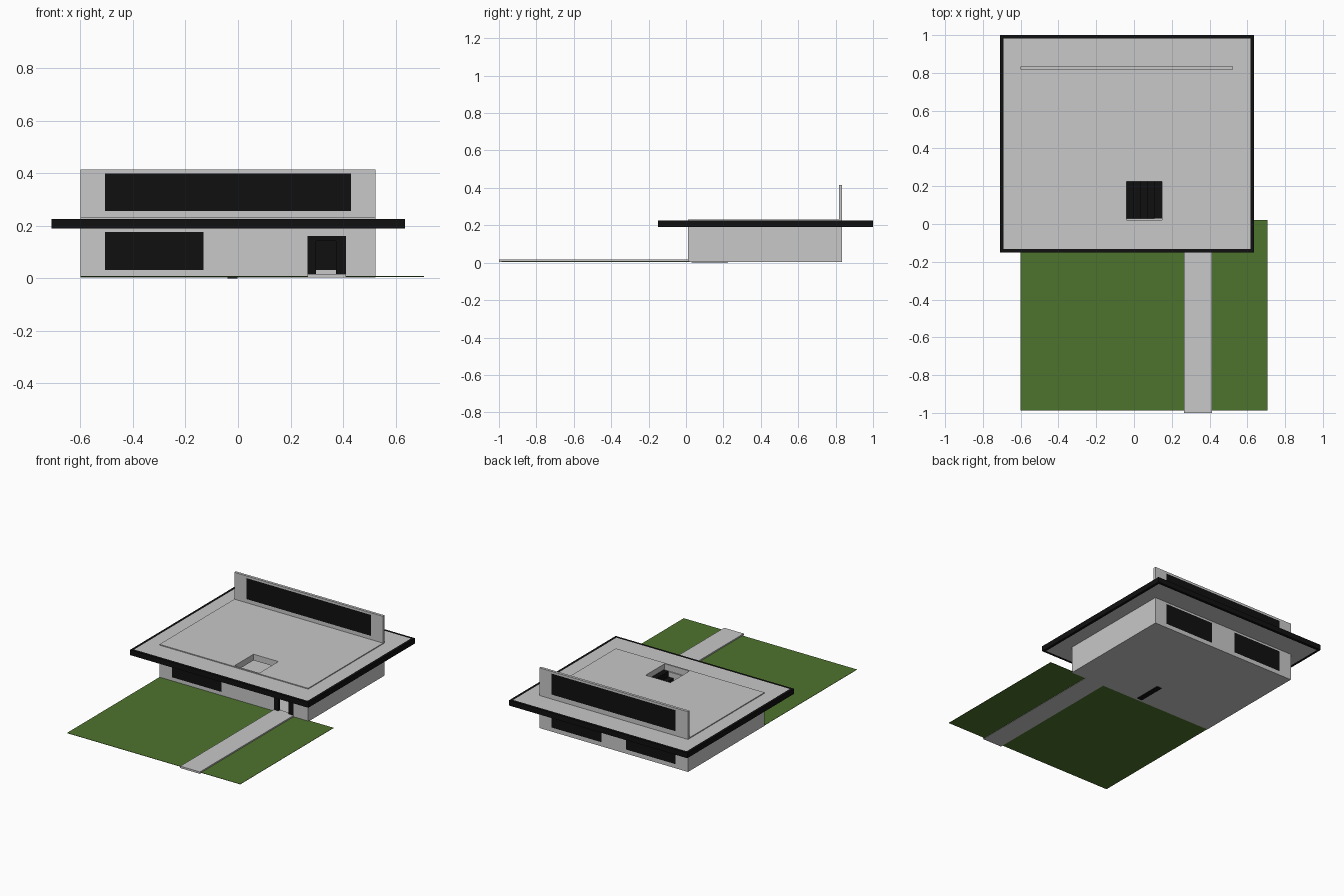
import bpy, bmesh

if "Cube" in bpy.data.objects:
    bpy.data.objects.remove(bpy.data.objects["Cube"])


def material(name, rgb):
    m = bpy.data.materials.new(name)
    m.diffuse_color = (*rgb, 1)
    m.use_nodes = True
    m.node_tree.nodes["Principled BSDF"].inputs["Base Color"].default_value = m.diffuse_color
    return m


CONCRETE = material("pale_concrete", (0.58, 0.58, 0.58))
BLACK = material("black_glass_and_trim", (0.005, 0.005, 0.005))
GREEN = material("lawn_green", (0.076, 0.174, 0.027))


def finish(name, bm, mats):
    bmesh.ops.recalc_face_normals(bm, faces=bm.faces)
    me = bpy.data.meshes.new(name)
    bm.to_mesh(me)
    bm.free()
    for m in mats:
        me.materials.append(m)
    ob = bpy.data.objects.new(name, me)
    bpy.context.collection.objects.link(ob)
    return ob


def box(name, x, y, z, mat):
    bm = bmesh.new()
    bmesh.ops.create_cube(bm, size=1)
    for v in bm.verts:
        v.co = [r[0] + (c + 0.5) * (r[1] - r[0]) for c, r in zip(v.co, (x, y, z))]
    return finish(name, bm, [mat])


def panel(name, u, v, depth, regions, upright):
    """Plate cut into cells by regions (u0, u1, v0, v1, material index or None for a hole).
    Later regions win. Upright panels lie in xz, flat ones in xy."""
    us = sorted({*u, *(c for r in regions for c in r[0:2])})
    vs = sorted({*v, *(c for r in regions for c in r[2:4])})
    cells = {}
    for i in range(len(us) - 1):
        for j in range(len(vs) - 1):
            cu, cv = (us[i] + us[i + 1]) / 2, (vs[j] + vs[j + 1]) / 2
            mat = 0
            for a, b, c, d, m in regions:
                if a < cu < b and c < cv < d:
                    mat = m
            if mat is not None:
                cells[i, j] = mat
    bm = bmesh.new()
    verts = {}

    def vert(i, j, k):
        if (i, j, k) not in verts:
            p = (us[i], depth[k], vs[j]) if upright else (us[i], vs[j], depth[k])
            verts[i, j, k] = bm.verts.new(p)
        return verts[i, j, k]

    for (i, j), mat in cells.items():
        ring = [(i, j), (i + 1, j), (i + 1, j + 1), (i, j + 1)]
        faces = [[vert(*p, k) for p in ring] for k in (0, 1)]
        # edge walls only where there is no neighbouring cell
        for n, (di, dj) in enumerate([(0, -1), (1, 0), (0, 1), (-1, 0)]):
            if (i + di, j + dj) not in cells:
                a, b = ring[n], ring[(n + 1) % 4]
                faces.append([vert(*a, 0), vert(*b, 0), vert(*b, 1), vert(*a, 1)])
        for f in faces:
            bm.faces.new(f).material_index = mat
    return finish(name, bm, [CONCRETE, BLACK])


X, Y, T = (-0.60, 0.523), (0.01, 0.835), 0.018   # house footprint, wall thickness
WALL_Z = (0.01, 0.19)
WIN_Z = (0.032, 0.177)
LEFT_WIN = (-0.507, -0.131, *WIN_Z, 1)
RIGHT_WIN = (0.055, 0.431, *WIN_Z, 1)
STAIRWELL = (-0.04, 0.147, 0.02, 0.225, None)

# ground floor
box("floor", X, Y, (0.004, 0.01), CONCRETE)
panel("front_wall", X, WALL_Z, (Y[0], Y[0] + T),
      [LEFT_WIN, (0.264, 0.412, 0.017, 0.161, 1), (0.298, 0.374, 0.017, 0.143, None)], True)
panel("back_wall", X, WALL_Z, (Y[1] - T, Y[1]), [LEFT_WIN, RIGHT_WIN], True)
for side, x0 in (("left", X[0]), ("right", X[1] - T)):
    box(side + "_wall", (x0, x0 + T), (Y[0] + T, Y[1] - T), WALL_Z, CONCRETE)

# overhanging roof slab with black rim, and the terrace deck on it
panel("roof_slab", (-0.71, 0.636), (-0.15, 1.0), (0.19, 0.226),
      [(-0.71, 0.636, -0.15, 1.0, 1), (-0.692, 0.618, -0.132, 0.982, 0), STAIRWELL], False)
panel("roof_deck", X, Y, (0.226, 0.232), [STAIRWELL], False)

# upper back wall with its long window
panel("upper_wall", X, (0.232, 0.415), (Y[1] - T, Y[1]),
      [(-0.507, 0.431, 0.257, 0.40, 1)], True)

# stairs climbing to the roof opening
STEPS, RUN, RISE = 5, 0.0374, 0.039
for i in range(STEPS):
    box(f"stair_step_{i + 1}", (-0.04 + i * RUN, -0.04 + (i + 1) * RUN), (0.03, 0.225),
        (i * RISE, (i + 1) * RISE), BLACK)

# garden
box("lawn", (-0.60, 0.708), (-0.987, 0.02), (0.006, 0.008), GREEN)
box("path", (0.264, 0.412), (-1.0, Y[0]), (0.004, 0.017), CONCRETE)
